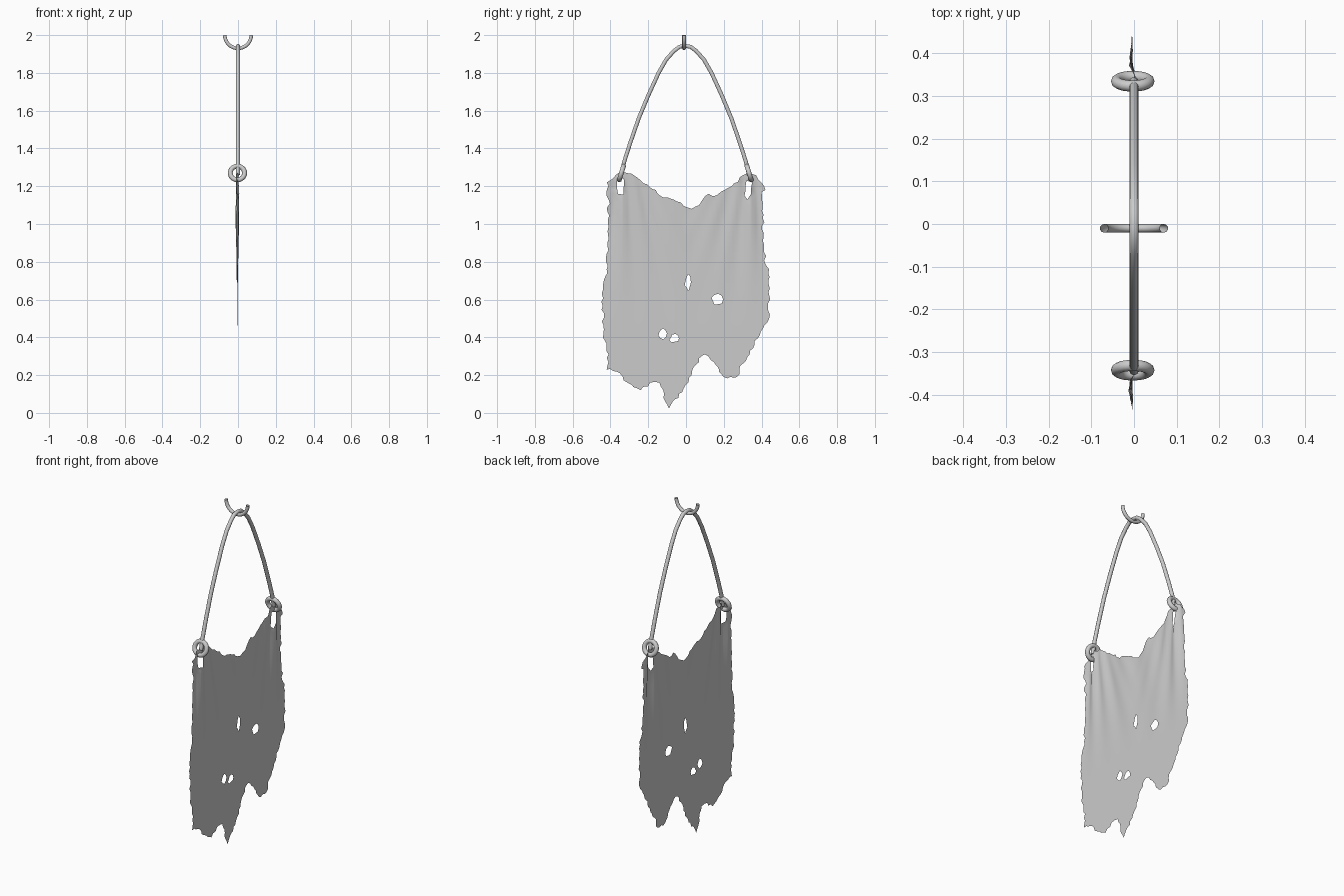
import bpy, math, random
from mathutils import Vector
from mathutils.geometry import delaunay_2d_cdt

random.seed(4)
cube = bpy.data.objects.get("Cube")
if cube:
    bpy.data.objects.remove(cube, do_unlink=True)

grey = bpy.data.materials.new("plain grey")
grey.use_nodes = True
colour = (0.6, 0.6, 0.6, 1)
grey.diffuse_color = colour
grey.node_tree.nodes["Principled BSDF"].inputs["Base Color"].default_value = colour


def finish(obj, angle=60):
    """Give the object its material and smooth shading."""
    obj.data.materials.clear()
    obj.data.materials.append(grey)
    bpy.ops.object.select_all(action='DESELECT')
    obj.select_set(True)
    bpy.context.view_layer.objects.active = obj
    bpy.ops.object.shade_smooth_by_angle(angle=math.radians(angle))


def tube(name, points, radius, caps):
    """Sweep a round section along a path."""
    curve = bpy.data.curves.new(name, 'CURVE')
    curve.dimensions = '3D'
    curve.bevel_depth = radius
    curve.bevel_resolution = 3
    curve.use_fill_caps = caps
    spline = curve.splines.new('POLY')
    spline.points.add(len(points) - 1)
    for target, p in zip(spline.points, points):
        target.co = (*p, 1)
    obj = bpy.data.objects.new(name, curve)
    bpy.context.collection.objects.link(obj)
    bpy.ops.object.select_all(action='DESELECT')
    obj.select_set(True)
    bpy.context.view_layer.objects.active = obj
    bpy.ops.object.convert(target='MESH')
    finish(bpy.context.object)


def ragged(loop, step, rough):
    """Break a closed outline into short, randomly frayed segments."""
    result = []
    for a, b in zip(loop, loop[1:] + loop[:1]):
        a, b = Vector(a), Vector(b)
        side = (b - a).orthogonal().normalized()
        count = max(1, round((b - a).length / step))
        for i in range(count):
            shift = random.uniform(-rough, rough) if i else 0
            result.append(a.lerp(b, i / count) + side * shift)
    return result


def inside(p, loop):
    """Even-odd point in polygon test."""
    hit = False
    for a, b in zip(loop, loop[1:] + loop[:1]):
        if (a.y > p.y) != (b.y > p.y):
            if p.x < a.x + (p.y - a.y) * (b.x - a.x) / (b.y - a.y):
                hit = not hit
    return hit


def blob(y, z, ry, rz):
    """Torn hole with an uneven rim."""
    turns = [i * math.tau / 9 for i in range(9)]
    loop = []
    for t in turns:
        k = random.uniform(0.75, 1.2)
        loop.append(Vector((y + ry * k * math.cos(t), z + rz * k * math.sin(t))))
    return loop


# Hanging hook: open half ring
hook = [(0.07 * math.cos(t), -0.01, 2 + 0.07 * math.sin(t))
        for t in (math.pi + i * math.pi / 16 for i in range(17))]
tube("hook", hook, 0.01, False)

# Arched handle: one half of the profile mirrored about its apex
half = [(.338, 1.26), (.322, 1.33), (.29, 1.43), (.245, 1.56), (.195, 1.68),
        (.14, 1.8), (.1, 1.87), (.06, 1.915), (.03, 1.938)]
arch = [(-y, z) for y, z in half] + [(0, 1.943)] + half[::-1]
tube("handle", [(0, y - 0.005, z) for y, z in arch], 0.011, True)

# Pair of tilted rings
for side, label in ((-1, "front"), (1, "back")):
    bpy.ops.mesh.primitive_torus_add(
        major_segments=24, minor_segments=10, major_radius=0.038, minor_radius=0.013,
        location=(-0.003, side * 0.338 - 0.004, 1.27),
        rotation=(math.pi / 2 + side * math.radians(17), 0, 0))
    ring = bpy.context.object
    ring.name = label + "_ring"
    finish(ring)

# Cloth outline (y, z): top edge, back edge, hem, front edge
outline = [(-.42, 1.22), (-.34, 1.29), (-.24, 1.23), (-.16, 1.18), (-.12, 1.14),
           (-.05, 1.12), (.03, 1.08), (.07, 1.1), (.12, 1.16), (.16, 1.15),
           (.22, 1.19), (.34, 1.28), (.38, 1.24), (.42, 1.18), (.4, 1.17),
           (.41, 1.05), (.41, .93), (.42, .79), (.44, .76), (.44, .5),
           (.39, .41), (.34, .33), (.3, .26), (.27, .19), (.2, .19),
           (.16, .25), (.1, .31), (.07, .29), (.03, .2), (-.02, .11),
           (-.07, .06), (-.09, 0), (-.11, .06), (-.14, .16), (-.19, .16),
           (-.24, .12), (-.31, .16), (-.35, .21), (-.42, .23), (-.41, .31),
           (-.44, .4), (-.44, .65), (-.42, .76), (-.41, .92), (-.41, 1.13)]
slits = [[(-.365, 1.24), (-.33, 1.24), (-.33, 1.155), (-.36, 1.16)],
         [(.32, 1.23), (.35, 1.22), (.345, 1.16), (.325, 1.13), (.31, 1.15)]]
loops = [ragged(outline, 0.02, 0.008)]
loops += [ragged(s, 0.03, 0.003) for s in slits]
loops += [blob(.01, .69, .016, .04), blob(.165, .6, .028, .028),
          blob(-.125, .42, .022, .028), blob(-.06, .395, .027, .022)]

# Fill the outline with a triangulated sheet, leaving the holes open
points, edges = [], []
for loop in loops:
    start, n = len(points), len(loop)
    points += loop
    edges += [(start + i, start + (i + 1) % n) for i in range(n)]
border = list(points)
for i in range(46):
    for j in range(66):
        p = Vector((-0.45 + i * 0.02, j * 0.02))
        if inside(p, loops[0]) and min((p - b).length for b in border) > 0.01:
            points.append(p)
flat, _, faces, *_ = delaunay_2d_cdt(points, edges, [], 0, 1e-5)


def kept(face):
    centre = sum((flat[i] for i in face), Vector((0, 0))) / len(face)
    return inside(centre, loops[0]) and not any(inside(centre, h) for h in loops[1:])


def drape(p):
    """Folds fan out below each ring and fade towards the hem."""
    fade = min(1, max(0, (p.y - 0.45) / 0.6)) ** 1.5
    drop = max(0, 1.3 - p.y)
    near = abs(abs(p.x) - 0.34)
    fan = near / (0.05 + 0.16 * drop)
    fold = math.cos(fan * 6) * math.exp(-fan * 0.8)
    return -0.004 + fade * (0.01 * fold + 0.003 * math.sin(p.x * 30 + p.y * 4))


mesh = bpy.data.meshes.new("torn_cloth")
mesh.from_pydata([(drape(p), p.x, p.y) for p in flat], [], [f for f in faces if kept(f)])
cloth = bpy.data.objects.new("torn_cloth", mesh)
bpy.context.collection.objects.link(cloth)
finish(cloth, 80)
